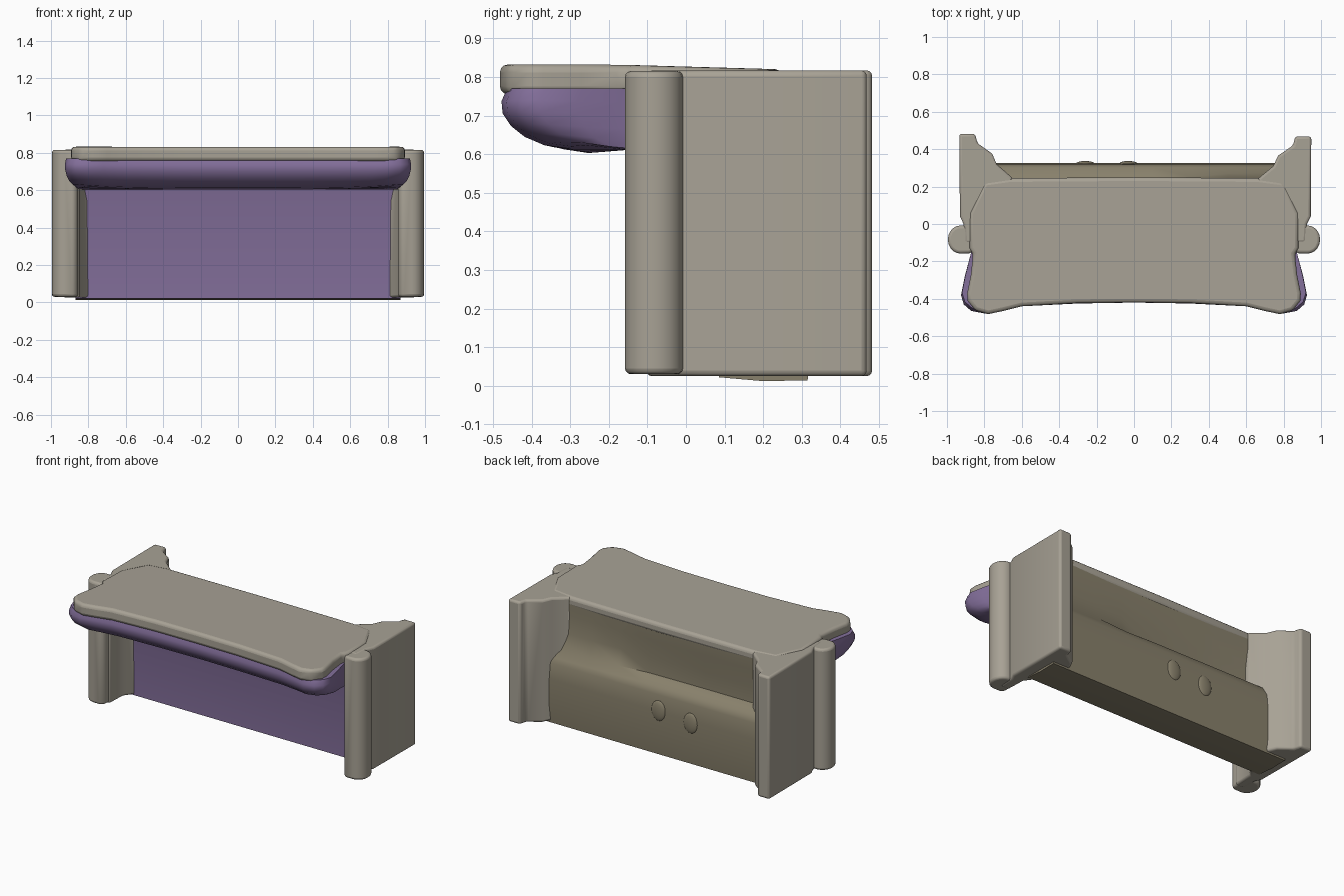
import bpy, bmesh
from math import sin, cos, pi, radians
from mathutils import Vector

if "Cube" in bpy.data.objects:
    bpy.data.objects.remove(bpy.data.objects["Cube"])


def material(name, rgb):
    m = bpy.data.materials.new(name)
    m.diffuse_color = (*rgb, 1)
    m.use_nodes = True
    m.node_tree.nodes["Principled BSDF"].inputs["Base Color"].default_value = m.diffuse_color
    return m


STONE = material("stone", (0.39, 0.36, 0.30))
PURPLE = material("purple", (0.23, 0.16, 0.33))
BROWN = material("brown", (0.25, 0.22, 0.15))


def finish(ob, bevel, mirror=False):
    if mirror:
        ob.modifiers.new("mirror", 'MIRROR')
    if bevel:
        b = ob.modifiers.new("bevel", 'BEVEL')
        b.width, b.segments, b.limit_method = bevel, 3, 'ANGLE'
        b.angle_limit = radians(35)
    bpy.ops.object.select_all(action='DESELECT')
    ob.select_set(True)
    bpy.context.view_layer.objects.active = ob
    bpy.ops.object.shade_smooth_by_angle(angle=radians(50))
    return ob


def loft(name, rings, mat, bevel=0.0, mirror=False):
    """Skin a stack of equal-length point rings and cap both ends."""
    bm = bmesh.new()
    vs = [[bm.verts.new(p) for p in r] for r in rings]
    n = len(rings[0])
    for a, b in zip(vs, vs[1:]):
        for i in range(n):
            j = (i + 1) % n
            bm.faces.new((a[i], a[j], b[j], b[i]))
    bm.faces.new(vs[0][::-1])
    bm.faces.new(vs[-1])
    bmesh.ops.recalc_face_normals(bm, faces=bm.faces)
    me = bpy.data.meshes.new(name)
    bm.to_mesh(me)
    bm.free()
    me.materials.append(mat)
    ob = bpy.data.objects.new(name, me)
    bpy.context.collection.objects.link(ob)
    return finish(ob, bevel, mirror)


def plan(pts, z):
    return [Vector((x, y, z)) for x, y in pts]


def both_sides(half):
    return half + [(-x, y) for x, y in reversed(half) if x > 0]


def clamp(v):
    return min(1, max(0, v))


# Side panels with a curved gusset at the inner back corner; the left one is a little deeper
panel = [(0.86, -0.1), (0.92, -0.1), (0.925, 0.0), (0.945, 0.04), (0.948, 0.468), (0.862, 0.468),
         (0.85, 0.42), (0.77, 0.365), (0.745, 0.31), (0.66, 0.24), (0.66, 0.12), (0.81, 0.09), (0.855, 0.03)]
for side, sx, sy in (("right", 1, 1), ("left", -0.985, 1.03)):
    pts = [(x * sx, y * sy) for x, y in panel]
    loft(side + "_side_panel", [plan(pts, 0.025), plan(pts, 0.817)], STONE, 0.014)

# Rounded front posts
post = [(0.855, -0.012), (0.855, -0.135), (0.875, -0.158)]
post += [(0.928 + 0.067 * cos(a), -0.083 + 0.075 * sin(a))
         for a in [-pi / 2 + i * pi / 10 for i in range(11)]]
loft("front_post", [plan(post, 0.03), plan(post, 0.815)], STONE, 0.015, True)

# Main body: straight front, back with a ledge at mid height that fades out to the right
def body_ring(x, ledge):
    prof = [(0.085, 0.022), (0.2, 0.012), (0.315, 0.014), (0.325, 0.12), (0.325, 0.3),
            (0.318, 0.40), (0.302, 0.445 * ledge + 0.43 * (1 - ledge)),
            (0.225 * ledge + 0.28 * (1 - ledge), 0.475), (0.225 * ledge + 0.25 * (1 - ledge), 0.58),
            (0.243, 0.70), (0.245, 0.80), (0.05, 0.80), (0.06, 0.61), (0.08, 0.54)]
    return [Vector((x, y, z)) for y, z in prof]


stations = [(-0.87, 0.6), (-0.7, 1), (-0.3, 1), (0.1, 0.9), (0.3, 0.5), (0.5, 0.2), (0.87, 0)]
body = loft("body", [body_ring(*s) for s in stations], BROWN)
body.data.materials.append(PURPLE)
for f in body.data.polygons:
    if f.normal.y < -0.5:
        f.material_index = 1

# Two shallow knobs on the back
for x, z in ((-0.03, 0.30), (-0.26, 0.28)):
    bpy.ops.mesh.primitive_uv_sphere_add(segments=20, ring_count=12, radius=1, location=(x, 0.322, z))
    knob = bpy.context.object
    knob.name = "back_knob"
    knob.scale = (0.05, 0.015, 0.065)
    knob.data.materials.append(BROWN)
    finish(knob, 0)

# Padded band under the counter, rounding in towards its underside
band = both_sides([(0, -0.42), (0.3, -0.425), (0.6, -0.44), (0.72, -0.46), (0.8, -0.478),
                   (0.87, -0.465), (0.91, -0.43), (0.925, -0.38), (0.905, -0.28),
                   (0.875, -0.17), (0.86, -0.12), (0.86, 0.1), (0, 0.1)])


def band_ring(z, inset):
    return [Vector((x * (1 - 0.4 * inset * clamp((-y - 0.1) / 0.2)), y + inset * clamp((0.1 - y) / 0.5),
                    z + 0.03 * abs(x) ** 4 * clamp((0.77 - z) / 0.17) * clamp((-y - 0.2) / 0.2)))
            for x, y in band]


levels = [(0.603, 0.17), (0.612, 0.11), (0.635, 0.06), (0.665, 0.025), (0.7, 0.003), (0.735, 0), (0.77, 0.015)]
loft("counter_band", [band_ring(*l) for l in levels], PURPLE)

# Counter top slab with flared front corners
slab = both_sides([(0, -0.42), (0.3, -0.423), (0.6, -0.44), (0.7, -0.465), (0.78, -0.482),
                   (0.85, -0.462), (0.89, -0.41), (0.892, -0.37), (0.872, -0.27),
                   (0.86, -0.16), (0.88, -0.13), (0.88, 0.06), (0.80, 0.225), (0.66, 0.245), (0, 0.25)])


def slab_top(pts):
    return [Vector((x, y, 0.832 - 0.012 * clamp((y + 0.2) / 0.4))) for x, y in pts]


loft("counter_top", [plan(slab, 0.755), slab_top(slab)], STONE, 0.02)
